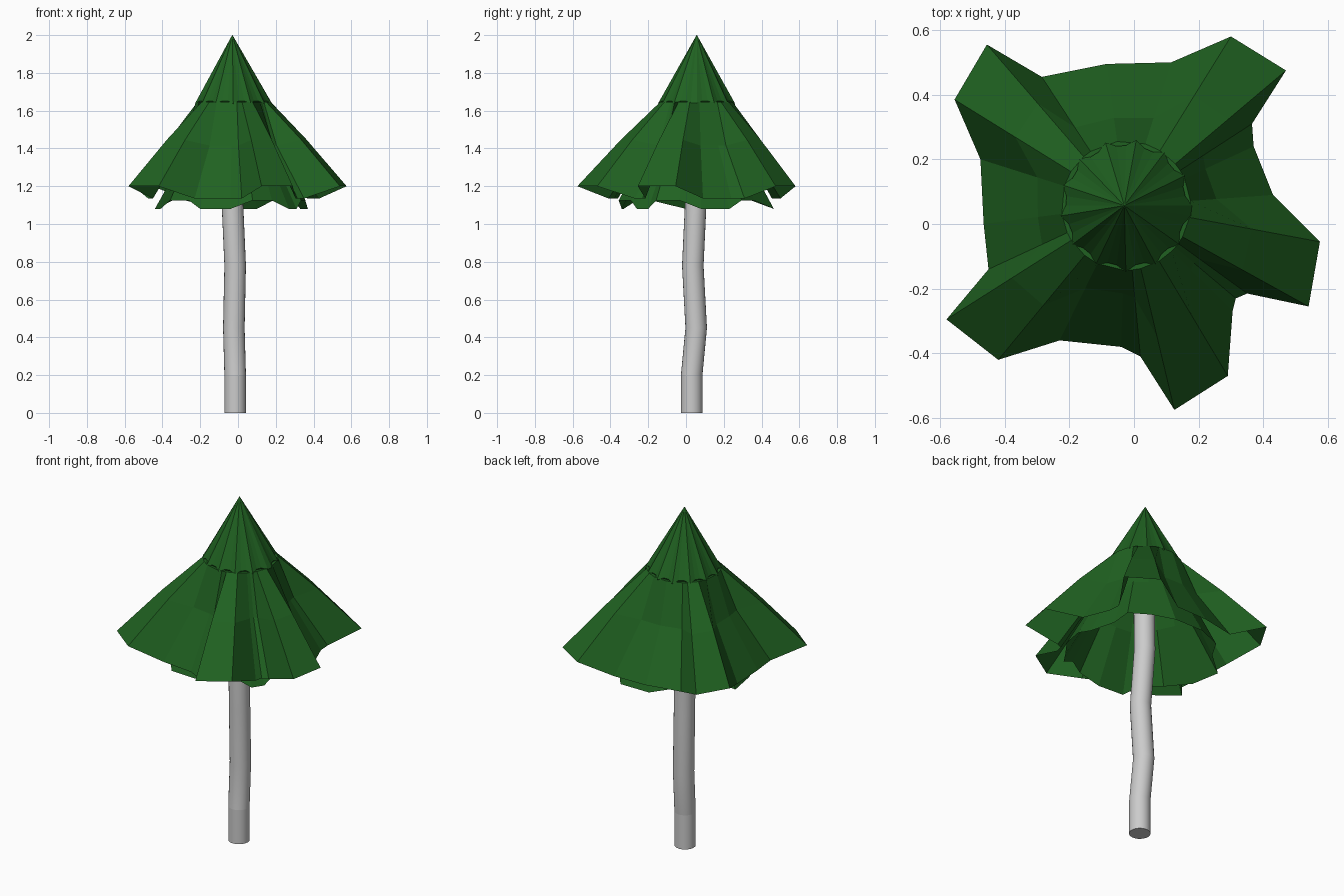
import bpy, math
from mathutils import Vector

if "Cube" in bpy.data.objects:
    bpy.data.objects.remove(bpy.data.objects["Cube"])

CX, CY = -0.025, 0.057          # axis of the crown

green = bpy.data.materials.new("leaf_green")
green.diffuse_color = (0.014, 0.12, 0.015, 1)
green.use_nodes = True
green.node_tree.nodes["Principled BSDF"].inputs["Base Color"].default_value = green.diffuse_color


def loft(name, rings, mat=None, cap_start=False, cap_end=False):
    """Skin a list of equal-length closed rings."""
    n = len(rings[0])
    verts = [p for r in rings for p in r]
    faces = [(k*n+i, k*n+(i+1) % n, (k+1)*n+(i+1) % n, (k+1)*n+i)
             for k in range(len(rings)-1) for i in range(n)]
    if cap_start:
        faces.append(tuple(reversed(range(n))))
    if cap_end:
        faces.append(tuple(range((len(rings)-1)*n, len(rings)*n)))
    me = bpy.data.meshes.new(name)
    me.from_pydata(verts, [], faces)
    ob = bpy.data.objects.new(name, me)
    bpy.context.collection.objects.link(ob)
    if mat:
        me.materials.append(mat)
    return ob


def circle(x, y, z, r, n=24):
    return [(x + r*math.cos(2*math.pi*i/n), y + r*math.sin(2*math.pi*i/n), z) for i in range(n)]


def skirt(name, rim, top_r, top_z, tip_out, dip_out, lid_r):
    """Pleated skirt from a star-shaped rim (x, y, z, is_tip) up to a small collar."""
    bottom, mid, collar, lid = [], [], [], []
    for x, y, z, tip in rim:
        b = Vector((x, y, z))
        a = math.atan2(y-CY, x-CX)
        d = Vector((math.cos(a), math.sin(a), 0))
        t = Vector((CX, CY, top_z)) + d*top_r
        bottom.append(b)
        mid.append(b.lerp(t, 0.55) + d*(tip_out if tip else dip_out))
        collar.append(t)
        lid.append(Vector((CX, CY, top_z)) + d*lid_r)
    return loft(name, [bottom, mid, collar, lid], green)


# Trunk: straight foot and a wavy upper stem
foot = loft("trunk_foot", [circle(-0.015, 0.03, 0, 0.057), circle(-0.015, 0.03, 0.2, 0.057)],
            cap_start=True)
path = [(-0.015, 0.03, 0.2), (-0.022, 0.054, 0.45), (-0.015, 0.036, 0.78),
        (-0.03, 0.052, 1.12), (-0.025, 0.055, 1.45)]
stem = loft("trunk_stem", [circle(*p, 0.057) for p in path], cap_end=True)
for ob in (foot, stem):
    for p in ob.data.polygons:
        p.use_smooth = len(p.vertices) == 4

# Outer foliage: five broad tips with low valleys between, anticlockwise from back left
tips = [((-0.455, 0.555), (-0.555, 0.385)), ((-0.58, -0.295), (-0.42, -0.42)),
        ((0.125, -0.575), (0.29, -0.47)), ((0.54, -0.255), (0.575, -0.055)),
        ((0.47, 0.475), (0.30, 0.58))]
dips = [((-0.475, 0.2), (-0.465, 0.0), (-0.45, -0.14)),
        ((-0.23, -0.36), (-0.04, -0.38), (0.02, -0.41)),
        ((0.305, -0.27), (0.315, -0.23), (0.35, -0.215)),
        ((0.43, 0.09), (0.37, 0.24), (0.365, 0.31)),
        ((0.115, 0.5), (-0.085, 0.495), (-0.285, 0.455))]
outer = []
for t, d in zip(tips, dips):
    outer += [(*p, 1.2, True) for p in t] + [(*p, 1.135, False) for p in d]
skirt("outer_foliage", outer, 0.2, 1.645, 0.012, -0.035, 0.165)

# Inner foliage: small tips that hang below the valleys of the outer layer
low = [((-0.44, 0.17), (-0.41, 0.0)), ((-0.2, -0.33), (-0.04, -0.34)),
       ((0.27, -0.26), (0.31, -0.2)), ((0.37, 0.08), (0.33, 0.23)),
       ((0.1, 0.465), (-0.085, 0.465))]
inner = []
for t, d in zip(tips, low):
    inner += [(p[0]*0.62, p[1]*0.62, 1.125, False) for p in t]
    inner += [(*p, 1.08, True) for p in d]
skirt("inner_foliage", inner, 0.17, 1.61, -0.025, -0.01, 0.06)

# Crown cone: finely pleated, with a scalloped hem
N = 40
hem, tuck, apex = [], [], []
for i in range(N):
    a = 2*math.pi*i/N
    r = 0.205 if i % 3 == 0 else 0.186
    c, s = math.cos(a), math.sin(a)
    tuck.append((CX + 0.17*c, CY + 0.17*s, 1.62))
    hem.append((CX + r*c, CY + r*s, 1.652 if i % 3 else 1.638))
    apex.append((CX - 0.005 + 0.001*c, CY + 0.001*s, 2.0))
loft("crown_cone", [tuck, hem, apex], green, cap_end=True)
